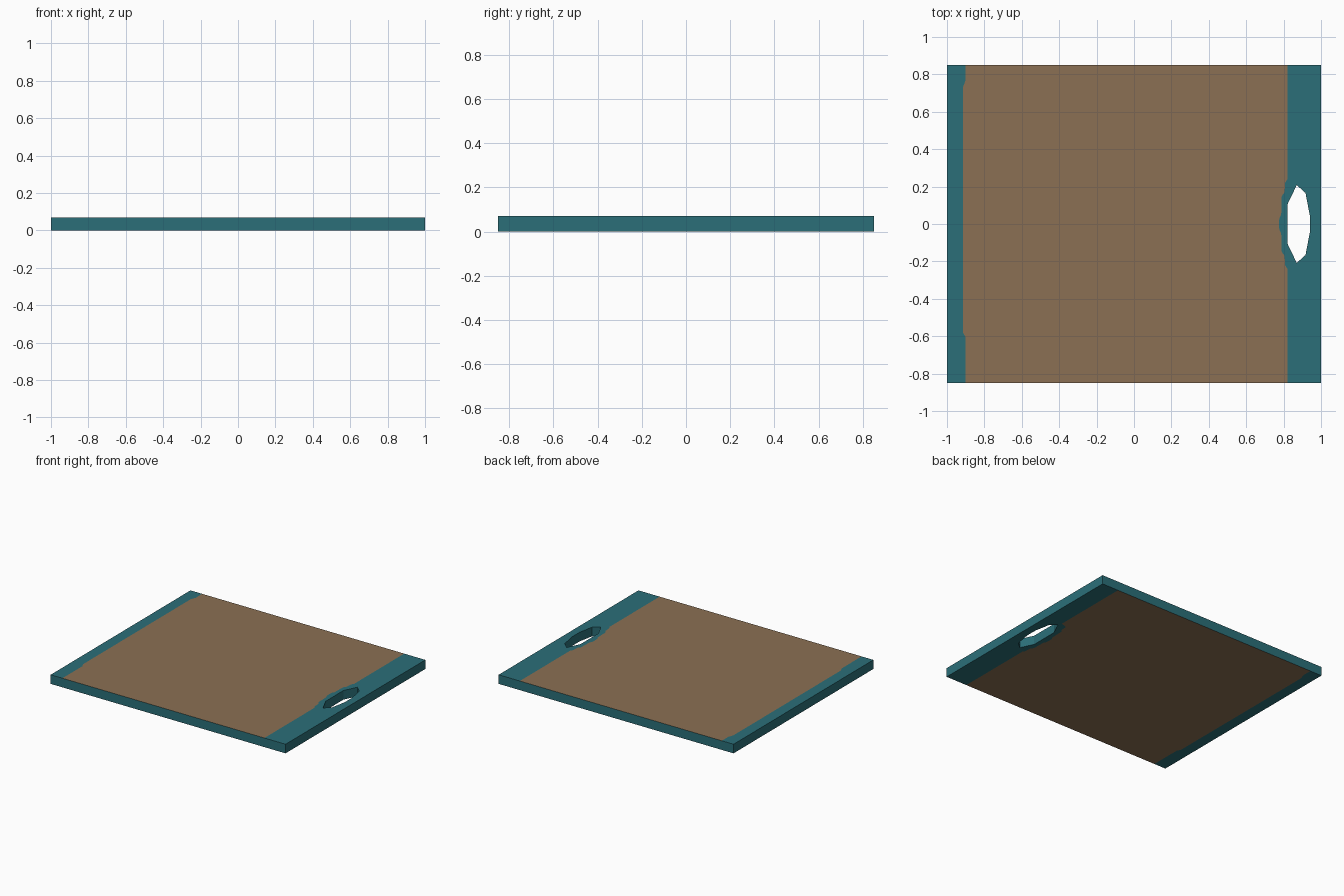
import bpy, bmesh

if "Cube" in bpy.data.objects:
    bpy.data.objects.remove(bpy.data.objects["Cube"])

W, D, H = 1.0, 0.85, 0.07


def material(name, rgb):
    m = bpy.data.materials.new(name)
    m.diffuse_color = (*rgb, 1)
    m.use_nodes = True
    m.node_tree.nodes["Principled BSDF"].inputs["Base Color"].default_value = m.diffuse_color
    return m


teal = material("teal edge", (0.024, 0.159, 0.191))
brown = material("brown panel", (0.258, 0.162, 0.087))

# Colour borders (front to back) and upper half of the hand hole (right to left)
left = [(-.90, -D), (-.90, -.605), (-.915, -.58), (-.915, .73), (-.90, .77), (-.90, D)]
right_half = [(.775, 0), (.777, .03), (.787, .05), (.79, .15), (.805, .17),
              (.808, .22), (.82, .24), (.82, D)]
hole = [(.94, 0), (.94, .045), (.917, .166), (.87, .208), (.822, .108), (.822, 0)]


def mirror(points):
    return [(x, -y) for x, y in points]


right = mirror(right_half[:0:-1]) + right_half
right_piece = right_half + [(W, D), (W, 0)] + hole

# Regions of the board: (outline, material index)
regions = [
    ([(-W, -D)] + left + [(-W, D)], 0),
    (right + left[::-1], 1),
    (right_piece, 0),
    (mirror(right_piece), 0),
]

bm = bmesh.new()
cache = {}


def vert(p, top):
    key = (round(p[0], 4), round(p[1], 4), top)
    if key not in cache:
        x, y = p
        # underside border drifts slightly toward the back right corner
        if not top and p in right and y > 0.23:
            x += 0.04
        cache[key] = bm.verts.new((x, y, H if top else 0))
    return cache[key]


# Top and bottom surfaces
edge_count = {}
for outline, mat in regions:
    for top in (True, False):
        bm.faces.new([vert(p, top) for p in outline]).material_index = mat
    for a, b in zip(outline, outline[1:] + outline[:1]):
        edge_count.setdefault(frozenset((a, b)), []).append((a, b))

# Outer walls and hole walls, along every open border edge
signature = {}
for pairs in edge_count.values():
    a, b = pairs[0]
    e = bm.edges.get((vert(a, True), vert(b, True)))
    if len(e.link_faces) == 1:
        bm.faces.new([vert(a, True), vert(b, True), vert(b, False), vert(a, False)])

bmesh.ops.recalc_face_normals(bm, faces=bm.faces)
me = bpy.data.meshes.new("board")
bm.to_mesh(me)
bm.free()
me.materials.append(teal)
me.materials.append(brown)
board = bpy.data.objects.new("board_with_hand_hole", me)
bpy.context.collection.objects.link(board)
